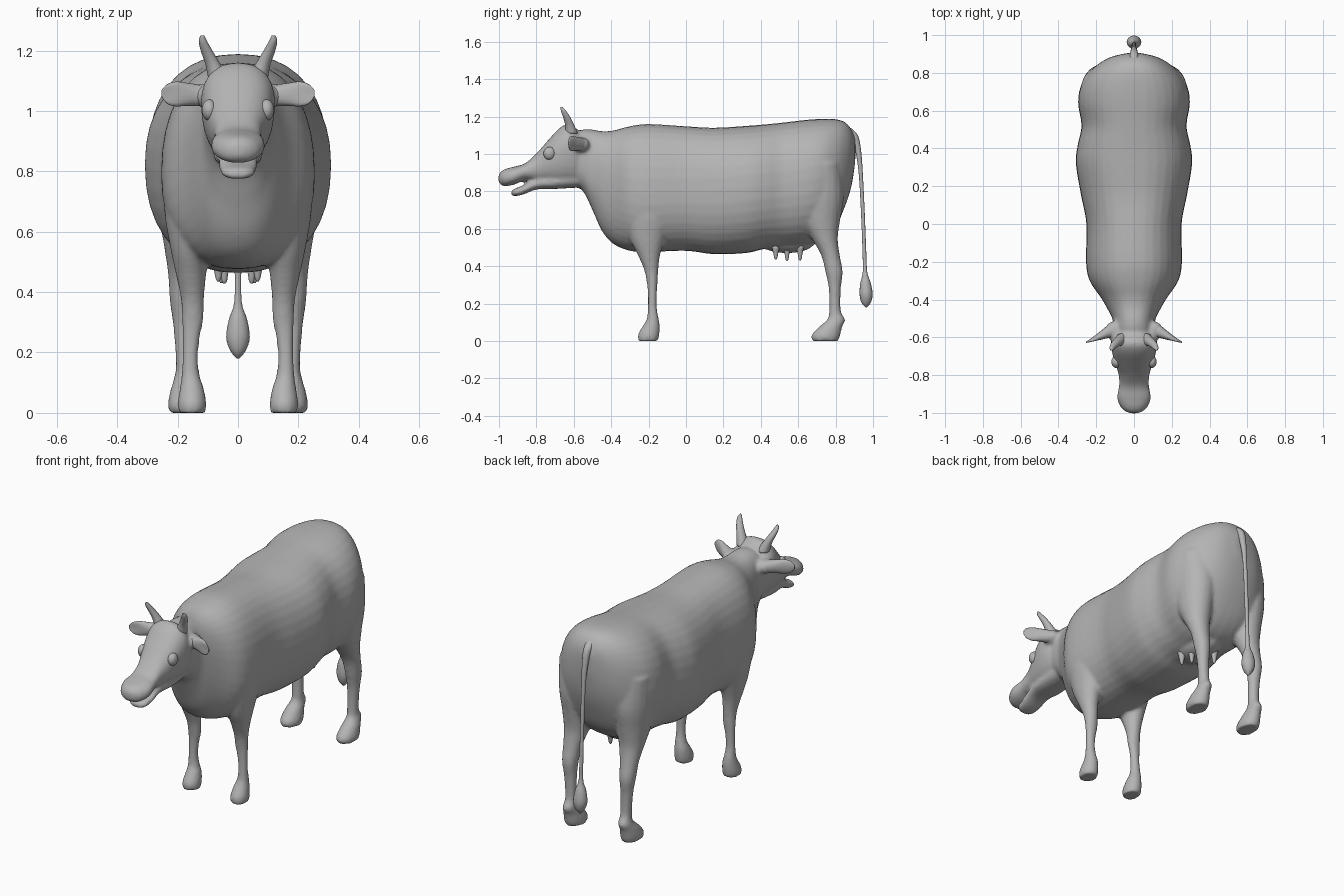
import bpy, bmesh, math
from mathutils import Vector, Matrix

hide = bpy.data.materials.new("grey hide")
hide.diffuse_color = (0.46, 0.46, 0.46, 1)


def smooth_rows(rows, steps=4):
    """Catmull-Rom interpolation of section rows."""
    out = []
    for i in range(len(rows) - 1):
        p = [rows[max(i - 1, 0)], rows[i], rows[i + 1], rows[min(i + 2, len(rows) - 1)]]
        for s in range(steps):
            t = s / steps
            out.append([0.5 * (2 * b + (c - a) * t + (2 * a - 5 * b + 4 * c - d) * t * t
                               + (3 * b - a - 3 * c + d) * t ** 3) for a, b, c, d in zip(*p)])
    return out + [rows[-1]]


def loft(bm, rows, place, n=28, steps=4):
    """Skin closed rings; place(row, cos, sin) gives one ring point."""
    rings = []
    for r in smooth_rows(rows, steps):
        rings.append([bm.verts.new(place(r, math.cos(2 * math.pi * k / n), math.sin(2 * math.pi * k / n)))
                      for k in range(n)])
    faces = []
    for a, b in zip(rings, rings[1:]):
        faces += [bm.faces.new((a[k], a[(k + 1) % n], b[(k + 1) % n], b[k])) for k in range(n)]
    faces += [bm.faces.new(rings[0]), bm.faces.new(rings[-1])]
    bmesh.ops.recalc_face_normals(bm, faces=faces)


def power(v, e):
    return math.copysign(abs(v) ** e, v)


def along(r, c, s):      # row: y, half width, bottom, widest height, top
    y, w, zb, zm, zt = r
    return (w * power(c, 0.85), y, zm + (zt - zm if s > 0 else zm - zb) * power(s, 0.9))


def upright(side):       # row: z, y front, y back, x inner, x outer
    return lambda r, c, s: (side * ((r[3] + r[4]) / 2 + (r[4] - r[3]) / 2 * c),
                            (r[1] + r[2]) / 2 + (r[2] - r[1]) / 2 * s, r[0])


def round_tube(r, c, s):  # row: x, y, z, half size in x, half size in y
    return (r[0] + r[3] * c, r[1] + r[4] * s, r[2])


def finish(name, bm):
    me = bpy.data.meshes.new(name)
    bm.to_mesh(me)
    bm.free()
    ob = bpy.data.objects.new(name, me)
    bpy.context.collection.objects.link(ob)
    me.materials.append(hide)
    me.shade_smooth()
    return ob


def ball(bm, centre, size):
    m = Matrix.Translation(centre) @ Matrix.Diagonal((*size, 1))
    bmesh.ops.create_uvsphere(bm, u_segments=20, v_segments=12, radius=1, matrix=m)


# Trunk and neck
bm = bmesh.new()
loft(bm, [(-0.62, 0.10, 0.85, 0.98, 1.11), (-0.55, 0.108, 0.80, 0.96, 1.13), (-0.50, 0.115, 0.70, 0.93, 1.13),
          (-0.45, 0.14, 0.59, 0.88, 1.122), (-0.39, 0.175, 0.52, 0.84, 1.125), (-0.30, 0.235, 0.482, 0.80, 1.148),
          (-0.20, 0.254, 0.476, 0.79, 1.16), (0.0, 0.252, 0.482, 0.80, 1.148), (0.15, 0.28, 0.464, 0.80, 1.14),
          (0.32, 0.308, 0.47, 0.82, 1.15), (0.42, 0.298, 0.492, 0.83, 1.158), (0.52, 0.278, 0.50, 0.84, 1.168),
          (0.64, 0.296, 0.51, 0.86, 1.182), (0.73, 0.282, 0.54, 0.88, 1.188), (0.80, 0.24, 0.61, 0.90, 1.186),
          (0.85, 0.185, 0.72, 0.93, 1.17), (0.885, 0.12, 0.83, 0.98, 1.13),
          (0.905, 0.035, 0.96, 1.02, 1.08)], along, 36)
# Skull and muzzle
loft(bm, [(-0.54, 0.07, 0.88, 1.0, 1.09), (-0.58, 0.11, 0.84, 1.0, 1.13), (-0.63, 0.122, 0.83, 1.03, 1.16),
          (-0.68, 0.116, 0.83, 1.01, 1.135), (-0.74, 0.10, 0.84, 0.97, 1.07), (-0.80, 0.081, 0.85, 0.93, 1.003),
          (-0.86, 0.08, 0.858, 0.905, 0.95), (-0.92, 0.09, 0.836, 0.885, 0.932),
          (-0.97, 0.07, 0.828, 0.87, 0.918), (-0.995, 0.04, 0.84, 0.87, 0.90), (-1.003, 0.01, 0.86, 0.87, 0.88)], along)
# Lower jaw
loft(bm, [(-0.58, 0.08, 0.82, 0.87, 0.93), (-0.70, 0.08, 0.813, 0.85, 0.90), (-0.80, 0.066, 0.81, 0.84, 0.875),
          (-0.87, 0.062, 0.783, 0.808, 0.833), (-0.92, 0.05, 0.774, 0.793, 0.812),
          (-0.935, 0.015, 0.782, 0.79, 0.80)], along)
# Legs, knees, ear roots and nostril rims on both sides
for side in (-1, 1):
    loft(bm, [(0.0, -0.255, -0.15, 0.107, 0.198), (0.035, -0.257, -0.142, 0.105, 0.20),
              (0.085, -0.228, -0.14, 0.114, 0.192), (0.12, -0.21, -0.146, 0.126, 0.188),
              (0.18, -0.204, -0.156, 0.132, 0.184), (0.25, -0.204, -0.156, 0.126, 0.184),
              (0.31, -0.209, -0.152, 0.114, 0.186), (0.38, -0.224, -0.148, 0.112, 0.19),
              (0.46, -0.258, -0.138, 0.105, 0.206), (0.55, -0.30, -0.11, 0.09, 0.225),
              (0.68, -0.32, -0.07, 0.08, 0.245), (0.85, -0.28, -0.1, 0.09, 0.24)], upright(side), 20)
    loft(bm, [(0.0, 0.675, 0.815, 0.128, 0.228), (0.03, 0.67, 0.825, 0.126, 0.232),
              (0.075, 0.71, 0.835, 0.135, 0.224), (0.115, 0.755, 0.852, 0.142, 0.212),
              (0.16, 0.765, 0.828, 0.145, 0.206), (0.28, 0.763, 0.828, 0.145, 0.214),
              (0.37, 0.745, 0.838, 0.14, 0.226), (0.46, 0.722, 0.822, 0.128, 0.232),
              (0.55, 0.67, 0.812, 0.105, 0.245), (0.65, 0.61, 0.825, 0.08, 0.262),
              (0.78, 0.58, 0.845, 0.06, 0.278), (0.95, 0.61, 0.83, 0.06, 0.28)], upright(side), 20)
    ball(bm, (side * 0.105, -0.565, 1.05), (0.05, 0.05, 0.04))
    ball(bm, (side * 0.042, -0.955, 0.89), (0.026, 0.026, 0.022))
# Udder
ball(bm, (0, 0.54, 0.53), (0.10, 0.15, 0.06))
body = finish("body", bm)
remesh = body.modifiers.new("blend", 'REMESH')
remesh.mode = 'VOXEL'
remesh.voxel_size = 0.01
remesh.use_smooth_shade = True
soft = body.modifiers.new("soften", 'SMOOTH')
soft.factor = 0.5
soft.iterations = 5

# Teats
bm = bmesh.new()
for side in (-1, 1):
    for x, y, z in ((0.065, 0.48, 0.435), (0.045, 0.54, 0.428), (0.055, 0.61, 0.43)):
        loft(bm, [(side * x, y, 0.51, 0.024, 0.024), (side * x, y, 0.47, 0.014, 0.014),
                  (side * x, y, z + 0.01, 0.009, 0.009), (side * x, y, z, 0.003, 0.003)], round_tube, 10, 2)
finish("teats", bm)

# Tail with tuft
bm = bmesh.new()
loft(bm, [(0, 0.86, 1.14, 0.02, 0.02), (0, 0.897, 1.10, 0.022, 0.022), (0, 0.92, 1.02, 0.017, 0.016),
          (0, 0.934, 0.90, 0.012, 0.011), (0, 0.945, 0.70, 0.011, 0.01), (0, 0.953, 0.50, 0.011, 0.01),
          (0, 0.957, 0.37, 0.012, 0.012), (0, 0.96, 0.31, 0.03, 0.028), (0, 0.963, 0.25, 0.039, 0.035),
          (0, 0.963, 0.205, 0.025, 0.025), (0, 0.963, 0.18, 0.004, 0.004)], round_tube, 16)
finish("tail", bm)

# Horns
bm = bmesh.new()
for side in (-1, 1):
    loft(bm, [(side * x, y, z, r, r) for x, y, z, r in
              ((0.065, -0.612, 1.11, 0.034), (0.083, -0.622, 1.155, 0.025), (0.102, -0.637, 1.195, 0.02),
               (0.116, -0.655, 1.23, 0.014), (0.118, -0.665, 1.25, 0.006))], round_tube, 14)
finish("horns", bm)

# Ears, hollowed towards the front
bm = bmesh.new()
for side in (-1, 1):
    def ear(r, c, s):    # row: x, y, z, half height, half depth
        y = r[1] + r[4] * s + (0.3 * r[3] * (1 - c * c) if s < 0 else 0)
        return (side * r[0], y, r[2] + r[3] * c)
    loft(bm, [(0.09, -0.565, 1.05, 0.036, 0.05), (0.13, -0.572, 1.052, 0.036, 0.042),
              (0.17, -0.592, 1.055, 0.038, 0.031), (0.205, -0.61, 1.056, 0.041, 0.021),
              (0.235, -0.622, 1.056, 0.032, 0.012), (0.254, -0.628, 1.058, 0.01, 0.005)], ear, 16)
finish("ears", bm)

# Eyes
bm = bmesh.new()
for side in (-1, 1):
    ball(bm, (side * 0.095, -0.73, 1.003), (0.025, 0.032, 0.035))
finish("eyes", bm)
